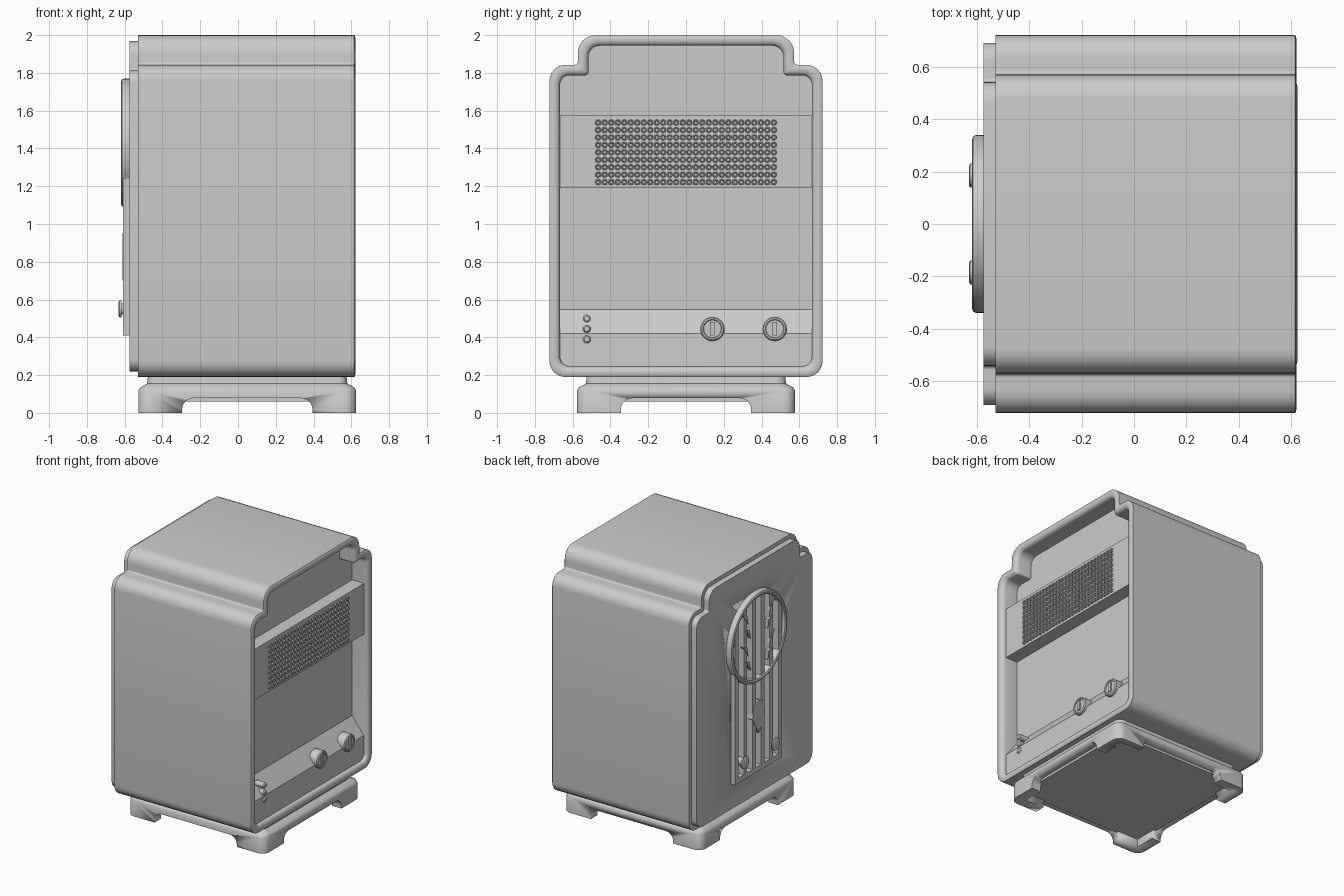
import bpy, bmesh, math
from mathutils import Vector

if "Cube" in bpy.data.objects:
    bpy.data.objects.remove(bpy.data.objects["Cube"])


def finish(bm, name, angle=35):
    bmesh.ops.recalc_face_normals(bm, faces=bm.faces)
    me = bpy.data.meshes.new(name)
    bm.to_mesh(me)
    bm.free()
    ob = bpy.data.objects.new(name, me)
    bpy.context.collection.objects.link(ob)
    activate(ob)
    bpy.ops.object.shade_smooth_by_angle(angle=math.radians(angle))
    return ob


def activate(ob):
    bpy.ops.object.select_all(action='DESELECT')
    ob.select_set(True)
    bpy.context.view_layer.objects.active = ob


def loft(bm, rings, caps=True, closed=False):
    vs = [[bm.verts.new(p) for p in r] for r in rings]
    n = len(vs[0])
    pairs = list(zip(vs, vs[1:])) + ([(vs[-1], vs[0])] if closed else [])
    for a, b in pairs:
        for i in range(n):
            j = (i + 1) % n
            bm.faces.new((a[i], a[j], b[j], b[i]))
    if caps and not closed:
        bm.faces.new(vs[0])
        bm.faces.new(vs[-1])


def rounded(corners, seg=6):
    """Polygon (u, v, radius) -> points with rounded corners."""
    out = []
    n = len(corners)
    for i, (u, v, r) in enumerate(corners):
        p = Vector((u, v))
        a = (Vector(corners[i - 1][:2]) - p).normalized() * r
        b = (Vector(corners[(i + 1) % n][:2]) - p).normalized() * r
        if r == 0:
            out.append(p)
            continue
        for k in range(seg + 1):
            t = math.pi / 2 * k / seg
            out.append(p + a + b - a * math.sin(t) - b * math.cos(t))
    return out


def prism_x(name, pts, x0, x1, angle=35):
    bm = bmesh.new()
    loft(bm, [[(x, u, v) for u, v in pts] for x in (x0, x1)])
    return finish(bm, name, angle)


def box(bm, x0, x1, y0, y1, z0, z1):
    loft(bm, [[(x0, y0, z), (x1, y0, z), (x1, y1, z), (x0, y1, z)] for z in (z0, z1)])


def lathe_x(bm, y, z, prof, n=32, caps=True, closed=False):
    """Rings (x, radius) around an axis along x."""
    loft(bm, [[(x, y + r * math.cos(2 * math.pi * i / n), z + r * math.sin(2 * math.pi * i / n))
               for i in range(n)] for x, r in prof], caps, closed)


def cut(ob, cutter):
    m = ob.modifiers.new("cut", 'BOOLEAN')
    m.operation, m.object, m.solver = 'DIFFERENCE', cutter, 'EXACT'
    cutter.hide_render = True
    activate(ob)
    bpy.ops.object.modifier_apply(modifier=m.name)
    bpy.data.objects.remove(cutter)


def outline(o):
    W, w, a, b, c = .723 - o, .573 - o, .19 + o, 1.843 - o, 2 - o
    r = .085 - o * .6
    right = [(W, a, r), (W, b, r), (w, b, .015), (w, c, r + .01)]
    return rounded(right + [(-u, v, q) for u, v, q in reversed(right)])


# Cabinet: stepped outline lofted along x, with a rim and recessed right face
bm = bmesh.new()
sections = [(-.575, .03), (-.53, .03), (-.53, 0), (.615, 0), (.62, .005), (.622, .0275),
            (.618, .043), (.608, .052), (.595, .056), (.49, .056)]
loft(bm, [[(x, u, v) for u, v in outline(o)] for x, o in sections])
cabinet = finish(bm, "cabinet", 40)

# Keyhole-shaped opening in the left face
arc = [math.radians(-25.4 + 230.8 * k / 40) for k in range(41)]
hole = [(-.28, .43), (.28, .43)] + [(.31 * math.cos(t), 1.43 + .31 * math.sin(t)) for t in arc]
cut(cabinet, prism_x("cutter", hole, -.7, -.53))

# Raised bands on the recessed right face
bm = bmesh.new()
box(bm, .48, .59, -.67, .67, 1.19, 1.575)
finish(bm, "grille_band")
bm = bmesh.new()
slope = [(.48, .245), (.592, .245), (.588, .42), (.48, .56)]
loft(bm, [[(x, y, z) for x, z in slope] for y in (-.67, .67)])
finish(bm, "control_band")

# Perforated grille made of small rings
bm = bmesh.new()
for i in range(28):
    for j in range(9):
        lathe_x(bm, -.465 + .93 * i / 27, 1.222 + .315 * j / 8,
                [(.588, .0165), (.600, .0145), (.600, .010), (.592, .008)], 8)
finish(bm, "speaker_grille")

# Two dials with finger grips
for y, name in ((.14, "dial_inner"), (.47, "dial_outer")):
    bm = bmesh.new()
    lathe_x(bm, y, .445, [(.54, .064), (.605, .064), (.612, .058), (.612, .05), (.608, .046)])
    box(bm, .60, .617, y - .012, y + .012, .41, .48)
    finish(bm, name)

# Indicator buttons
bm = bmesh.new()
for z in (.39, .445, .5):
    lathe_x(bm, -.525, z, [(.52, .021), (.592, .021), (.6, .014)], 16)
finish(bm, "indicator_buttons")

# Round frame on the left face
bm = bmesh.new()
lathe_x(bm, 0, 1.43, [(-.57, .34), (-.605, .34), (-.615, .335), (-.62, .322), (-.615, .309),
                      (-.605, .304), (-.57, .304)], 64, closed=True)
finish(bm, "round_frame")

# Vertical bars and bottom rail
bm = bmesh.new()
for s in (-1, 1):
    for y, h in ((.26, .022), (.155, .02), (.05, .02)):
        top = 1.43 + math.sqrt(.315 ** 2 - y * y)
        box(bm, -.608, -.53, s * y - h, s * y + h, .415, top)
box(bm, -.608, -.53, -.282, .282, .41, .45)
finish(bm, "grille_bars")

# Ornaments: central shield and mirrored leaves
shield = [(0, .70), (.075, .83), (.06, .93), (0, .95), (-.06, .93), (-.075, .83)]
prism_x("shield", shield, -.612, -.57)
bm = bmesh.new()
for s in (-1, 1):
    for k in range(4):
        y, z = s * (.1 + .03 * (k % 2)), 1.25 + .12 * k
        leaf = [(0, -.035), (.02 * s, 0), (.06 * s, .05), (.01 * s, .03)]
        loft(bm, [[(x, y + u, z + v) for u, v in leaf] for x in (-.614, -.59)])
finish(bm, "leaves")

# Small knobs at the foot of the left grille
bm = bmesh.new()
for y in (-.185, .185):
    lathe_x(bm, y, .55, [(-.56, .03), (-.616, .03), (-.618, .046), (-.627, .046), (-.632, .036)], 24)
finish(bm, "small_knobs")

# Base plinth with a chamfered top
CX = .049


def square(h, r):
    return [(CX + u, v) for u, v in rounded([(h, -h, r), (h, h, r), (-h, h, r), (-h, -h, r)])]


bm = bmesh.new()
loft(bm, [[(u, v, z) for u, v in square(h, r)] for z, h, r in
          ((0, .577, .06), (.118, .577, .06), (.135, .567, .055), (.155, .53, .05), (.2, .525, .05))])
base = finish(bm, "base", 50)

# Arched cutouts both ways leave four feet, hollow on the inside
arch = rounded([(-.345, -.05, 0), (.345, -.05, 0), (.345, .078, .06), (-.345, .078, .06)])
cut(base, prism_x("cutter", arch, -1, 1, 50))
bm = bmesh.new()
loft(bm, [[(CX + u, y, v) for u, v in arch] for y in (-1, 1)])
cut(base, finish(bm, "cutter"))
bm = bmesh.new()
box(bm, CX - .5, CX + .5, -.5, .5, -.05, .0781)
cut(base, finish(bm, "cutter"))
bm = bmesh.new()
box(bm, CX - .52, CX + .52, -.52, .52, .06, .1)
finish(bm, "base_floor")
